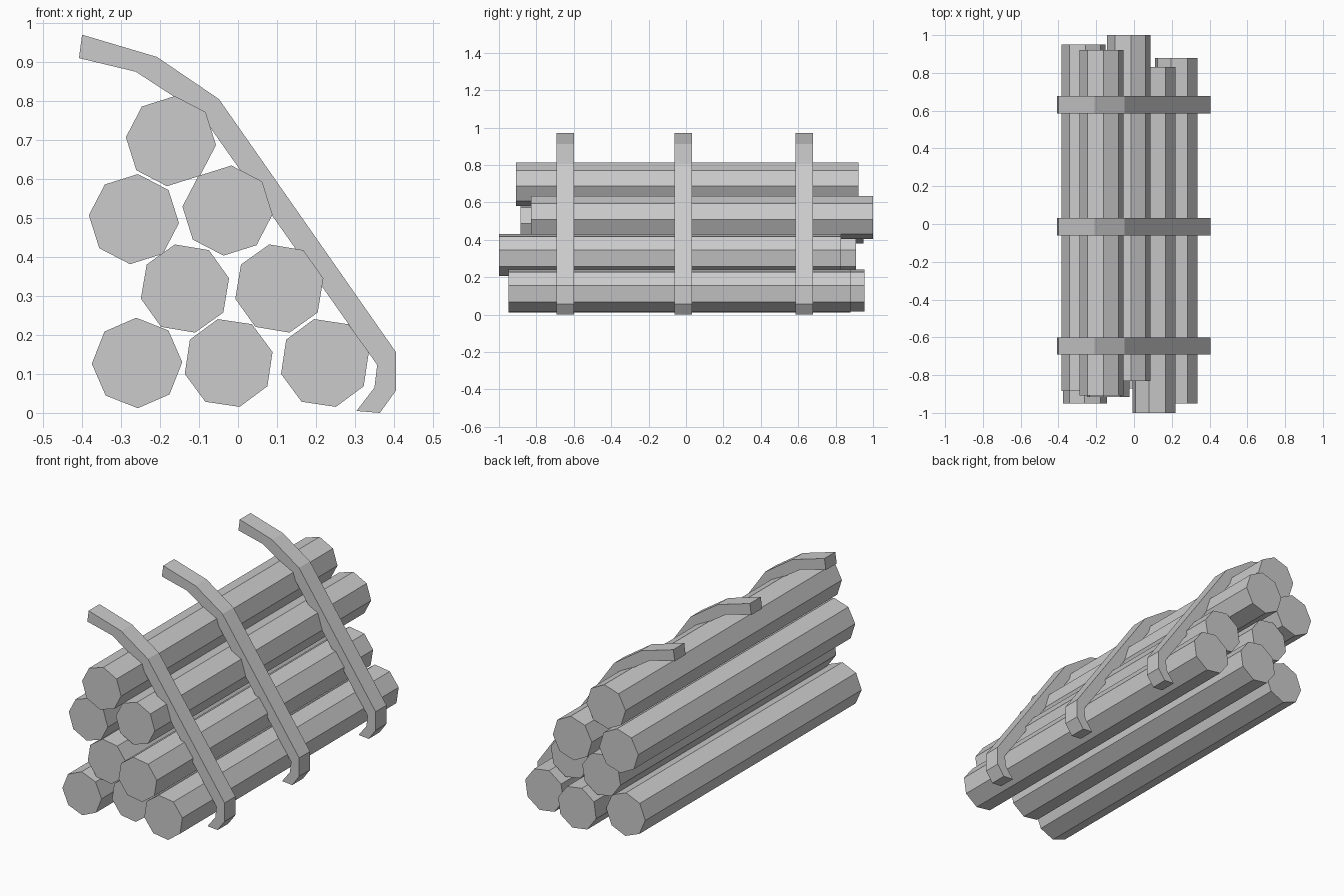
import bpy
from math import sin, cos, radians

if "Cube" in bpy.data.objects:
    bpy.data.objects.remove(bpy.data.objects["Cube"])


def extrude_y(name, profile, y0, y1):
    """Solid made by sweeping an (x, z) profile from y0 to y1."""
    n = len(profile)
    verts = [(x, y, z) for y in (y0, y1) for x, z in profile]
    faces = [tuple(range(n)), tuple(range(2 * n - 1, n - 1, -1))]
    faces += [(i, i + n, (i + 1) % n + n, (i + 1) % n) for i in range(n)]
    mesh = bpy.data.meshes.new(name)
    mesh.from_pydata(verts, [], faces)
    obj = bpy.data.objects.new(name, mesh)
    bpy.context.collection.objects.link(obj)
    return obj


# Stacked eight-sided logs: centre x, centre z, roll in degrees, front end y, back end y
RADIUS = 0.116
logs = [
    (-0.259, 0.128, 1, -0.95, 0.88),
    (-0.024, 0.128, 14, -0.87, 0.955),
    (0.223, 0.128, 14, -0.95, 0.88),
    (-0.136, 0.319, 13, -0.915, 0.91),
    (0.106, 0.319, 13, -1.00, 0.83),
    (-0.267, 0.497, -5, -0.885, 0.95),
    (-0.027, 0.519, -5, -0.83, 1.00),
    (-0.172, 0.697, -5, -0.908, 0.922),
]
for i, (cx, cz, roll, y0, y1) in enumerate(logs):
    angles = [radians(roll + 45 * k) for k in range(8)]
    ring = [(cx + RADIUS * cos(a), cz + RADIUS * sin(a)) for a in angles]
    extrude_y(f"log_{i + 1}", ring, y0, y1)

# Bent straps over the sloping side: outer edge down, then inner edge back up
strap = [
    (-0.40, 0.97), (-0.208, 0.913), (-0.049, 0.805), (0.405, 0.156),
    (0.405, 0.057), (0.364, 0.0), (0.304, 0.005),
    (0.35, 0.065), (0.357, 0.123), (-0.095, 0.766), (-0.262, 0.875), (-0.408, 0.91),
]
strap.reverse()
for i, y in enumerate((-0.646, -0.015, 0.632)):
    extrude_y(f"strap_{i + 1}", strap, y - 0.046, y + 0.046)
